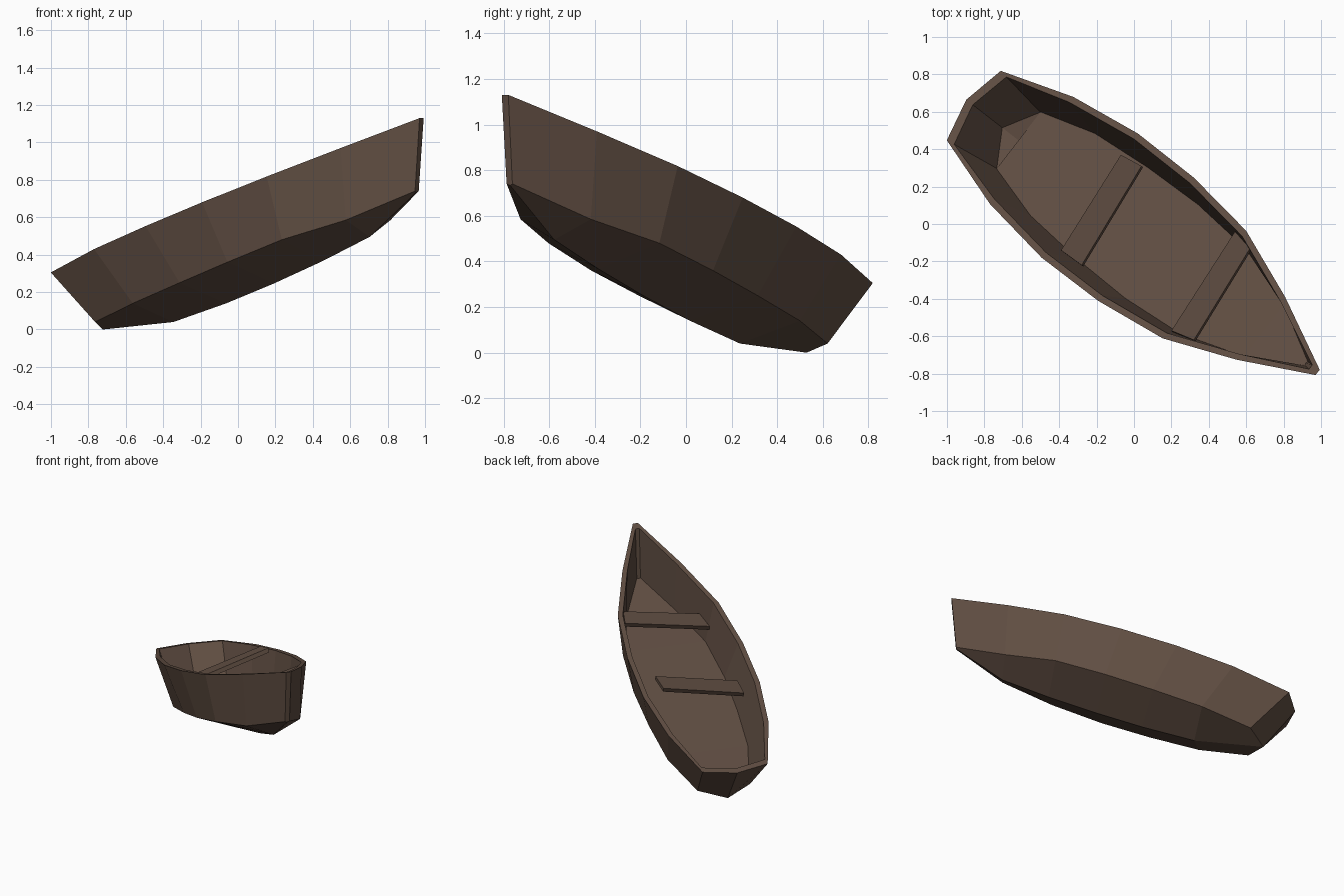
import bpy, bmesh
from mathutils import Vector

if "Cube" in bpy.data.objects:
    bpy.data.objects.remove(bpy.data.objects["Cube"])

wood = bpy.data.materials.new("dark_brown_wood")
wood.diffuse_color = (0.118, 0.076, 0.055, 1)
wood.use_nodes = True
wood.node_tree.nodes["Principled BSDF"].inputs["Base Color"].default_value = wood.diffuse_color

MID = -0.025  # sideways position of the centre line


def place(s, t, z):
    """s runs along the boat towards the bow, t sideways, z up."""
    return Vector((0.79 * s + 0.613 * t, -0.613 * s + 0.79 * t, z))


def finish(name, bm):
    bmesh.ops.recalc_face_normals(bm, faces=bm.faces)
    me = bpy.data.meshes.new(name)
    bm.to_mesh(me)
    bm.free()
    me.materials.append(wood)
    ob = bpy.data.objects.new(name, me)
    bpy.context.collection.objects.link(ob)
    return ob


# Hull lines from stern to bow: (s, half width, z), keel: (s, z)
rim = [(-1.065, .235, .305), (-.673, .363, .43), (-.28, .42, .553), (.10, .417, .68),
       (.496, .364, .818), (.878, .212, .97), (1.262, .018, 1.13)]
chine = [(-.80, .19, .04), (-.46, .30, .14), (-.12, .33, .25), (.21, .338, .36),
         (.555, .308, .48), (.90, .195, .585), (1.23, .016, .74)]
keel = [(-.895, 0), (-.418, .04), (-.06, .14), (.26, .245), (.59, .365), (.91, .495), (1.225, .733)]
stern_mid = (-1.116, .29)

# Inner shell lines, set in by the plank thickness
rim_in = [(s, w - .036, z) for s, w, z in rim]
rim_in[0] = (-1.021, .228, .319)
rim_in[-1] = (1.215, .014, 1.11)
chine_in = [(s, w - .022, z + .02) for s, w, z in chine]
chine_in[0] = (-.762, .19, .065)
chine_in[-1] = (1.185, .013, .74)
keel_in = [(s, z + .03) for s, z in keel]
keel_in[0] = (-.872, .03)
keel_in[-1] = (1.18, .73)
stern_mid_in = (-1.072, .304)

# Hull: outer and inner shells joined along the rim
bm = bmesh.new()


def shell(r, c, k, mid):
    rows = []
    for (rs, rw, rz), (cs, cw, cz), (ks, kz) in zip(r, c, k):
        pts = [(rs, -rw, rz), (cs, -cw, cz), (ks, 0, kz), (cs, cw, cz), (rs, rw, rz)]
        rows.append([bm.verts.new(place(s, MID + t, z)) for s, t, z in pts])
    for a, b in zip(rows, rows[1:]):
        for i in range(4):
            bm.faces.new((a[i], a[i + 1], b[i + 1], b[i]))
    m = bm.verts.new(place(mid[0], MID, mid[1]))
    e = rows[0]
    bm.faces.new((e[0], m, e[2], e[1]))      # two-sided transom
    bm.faces.new((m, e[4], e[3], e[2]))
    bm.faces.new(rows[-1])                   # stem
    # closed rim loop
    return [x[0] for x in rows] + [x[4] for x in reversed(rows)] + [m]


outer = shell(rim, chine, keel, stern_mid)
inner = shell(rim_in, chine_in, keel_in, stern_mid_in)
for i in range(len(outer)):
    j = (i + 1) % len(outer)
    bm.faces.new((outer[i], outer[j], inner[j], inner[i]))
finish("hull", bm)

# Floor boards laid across the hull between the bilge corners
bm = bmesh.new()
rows = [[bm.verts.new(place(s, MID + k * (w + .003), z + .006)) for k in (-1, 1)]
        for s, w, z in chine_in]
for a, b in zip(rows, rows[1:]):
    bm.faces.new((a[0], b[0], b[1], a[1]))
floor = finish("floor", bm)
for p in floor.data.polygons:
    if p.normal.z < 0:
        p.flip()


# Seats: slightly skewed planks, given by four top corners (x, y, z)
def plank(name, corners, thick=.03):
    bm = bmesh.new()
    top = [bm.verts.new(c) for c in corners]
    low = [bm.verts.new(Vector(c) - Vector((-.008, .007, thick))) for c in corners]
    bm.faces.new(top)
    bm.faces.new(low[::-1])
    for i in range(4):
        j = (i + 1) % 4
        bm.faces.new((top[i], low[i], low[j], top[j]))
    finish(name, bm)


plank("rear_seat", [(-.07, .37, .60), (.04, .31, .64), (-.28, -.22, .49), (-.39, -.14, .455)])
plank("front_seat", [(.54, -.04, .775), (.62, -.13, .81), (.32, -.62, .685), (.20, -.57, .64)])
